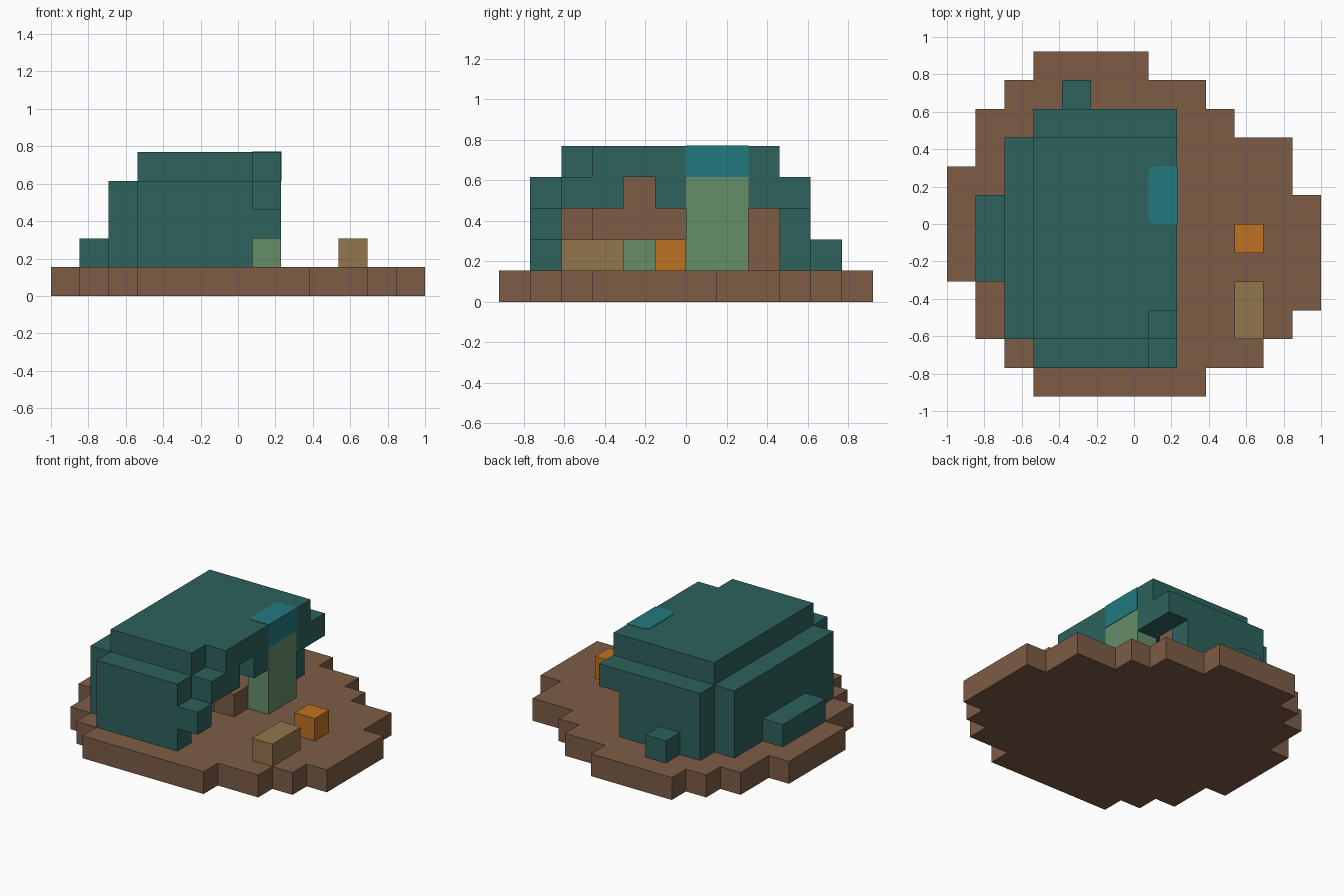
import bpy, bmesh
from itertools import product
from mathutils import Vector

U = 2 / 13                       # size of one cube cell
ORIGIN = Vector((-1, -6 * U, 0))

old = bpy.data.objects.get("Cube")
if old:
    bpy.data.objects.remove(old, do_unlink=True)


def make_material(name, hex_code):
    def linear(c):
        return c / 12.92 if c <= 0.04045 else ((c + 0.055) / 1.055) ** 2.4
    rgb = [linear(int(hex_code[n:n + 2], 16) / 255) for n in (0, 2, 4)]
    mat = bpy.data.materials.new(name)
    mat.use_nodes = True
    mat.diffuse_color = (*rgb, 1)
    bsdf = next(n for n in mat.node_tree.nodes if n.type == 'BSDF_PRINCIPLED')
    bsdf.inputs["Base Color"].default_value = (*rgb, 1)
    bsdf.inputs["Roughness"].default_value = 0.9
    return mat


EARTH = make_material("earth brown", "7d5c46")
CANVAS = make_material("canvas teal", "2d625c")
SAGE = make_material("sage green", "668d69")
WOOD = make_material("wood tan", "91764c")
FLAME = make_material("flame orange", "c07222")
BLUE = make_material("patch blue", "227a80")


def cells(x, y, z):
    """All cells in a block, each axis given as (start, end)."""
    return set(product(range(*x), range(*y), range(*z)))


def finish(name, bm, mat):
    mesh = bpy.data.meshes.new(name)
    bm.to_mesh(mesh)
    bm.free()
    mesh.materials.append(mat)
    obj = bpy.data.objects.new(name, mesh)
    bpy.context.collection.objects.link(obj)
    return obj


def build(name, filled, mat):
    """Skin a set of cells with its outer faces only."""
    bm = bmesh.new()
    for cell in filled:
        for axis, side in product(range(3), (0, 1)):
            neighbour = list(cell)
            neighbour[axis] += 2 * side - 1
            if tuple(neighbour) in filled:
                continue
            a, b = (axis + 1) % 3, (axis + 2) % 3
            corners = []
            for da, db in ((0, 0), (1, 0), (1, 1), (0, 1)):
                p = Vector(cell)
                p[axis] += side
                p[a] += da
                p[b] += db
                corners.append(bm.verts.new(ORIGIN + p * U))
            bm.faces.new(corners if side else corners[::-1])
    bmesh.ops.remove_doubles(bm, verts=bm.verts[:], dist=0.001)
    bmesh.ops.dissolve_limit(bm, angle_limit=0.01, verts=bm.verts[:], edges=bm.edges[:])
    return finish(name, bm, mat)


# Stepped round ground, one span per row from front to back
spans = [(3, 9), (2, 11), (1, 12), (1, 13), (0, 13), (0, 13),
         (0, 13), (0, 12), (1, 12), (1, 10), (2, 9), (3, 7)]
ground = set()
for row, span in enumerate(spans):
    ground |= cells(span, (row, row + 1), (0, 1))
build("ground", ground, EARTH)

# Tent canvas: roof, side wall, end walls and ragged door edge
roof = cells((3, 8), (2, 9), (4, 5)) - {(7, 2, 4)}
side_wall = cells((2, 3), (2, 9), (1, 4))
end_walls = cells((3, 7), (1, 2), (1, 4)) | cells((3, 7), (9, 10), (1, 4))
door_edge = {(7, 1, 2), (7, 9, 3)} | {(7, y, 3) for y in (2, 3, 5, 8)}
build("tent_canvas", roof | side_wall | end_walls | door_edge, CANVAS)

# Weights holding down the canvas
build("side_weight", cells((1, 2), (4, 7), (1, 2)), CANVAS)
build("back_weight", {(4, 10, 1)}, CANVAS)

# Tent inside: lining, low bench and bedroll
lining = (cells((3, 4), (2, 9), (1, 4)) | cells((4, 6), (7, 9), (1, 4))
          | cells((4, 6), (2, 3), (1, 4)))
build("tent_lining", lining, EARTH)
build("bench", cells((6, 7), (5, 8), (1, 2)), EARTH)
build("bedroll", cells((4, 6), (4, 5), (1, 2)), SAGE)

# Door post, log seat and camp fire
build("door_post", cells((7, 8), (6, 8), (1, 4)), SAGE)
build("log_seat", cells((10, 11), (2, 4), (1, 2)), WOOD)
build("camp_fire", {(10, 5, 1)}, FLAME)

# Blue patch over the roof edge, rounded on its inner corners
bm = bmesh.new()
bmesh.ops.create_cube(bm, size=1)
low, high = Vector((7, 6, 4)), Vector((8.02, 8, 5.02))
for v in bm.verts:
    v.co = ORIGIN + U * Vector([high[n] if v.co[n] > 0 else low[n] for n in range(3)])
inner = [e for e in bm.edges
         if all(v.co.x < ORIGIN.x + 7.5 * U for v in e.verts)
         and abs(e.verts[0].co.z - e.verts[1].co.z) > U / 2]
bmesh.ops.bevel(bm, geom=inner, offset=0.04, segments=4, profile=0.5, affect='EDGES')
finish("roof_patch", bm, BLUE)
